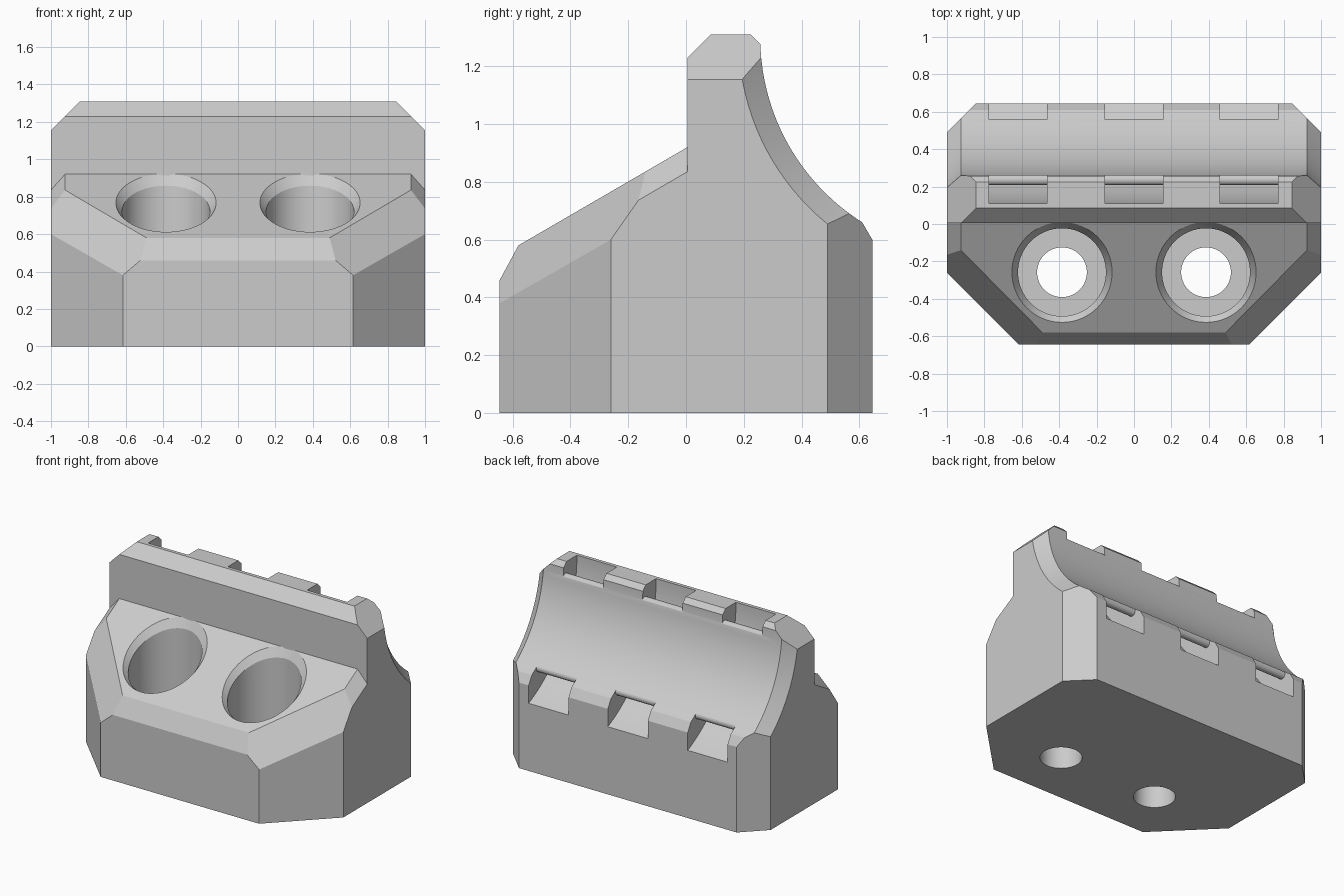
import bpy, bmesh, math
from mathutils import Vector

if "Cube" in bpy.data.objects:
    bpy.data.objects.remove(bpy.data.objects["Cube"])

CY, CZ, R = 1.014, 1.30, 0.757      # axis and radius of the tube cradle
grey = bpy.data.materials.new("plain grey")
grey.diffuse_color = (0.6, 0.6, 0.6, 1)
grey.use_nodes = True
grey.node_tree.nodes["Principled BSDF"].inputs["Base Color"].default_value = grey.diffuse_color


def finish(bm, name):
    bmesh.ops.recalc_face_normals(bm, faces=bm.faces[:])
    me = bpy.data.meshes.new(name)
    bm.to_mesh(me)
    bm.free()
    me.materials.append(grey)
    ob = bpy.data.objects.new(name, me)
    bpy.context.collection.objects.link(ob)
    return ob


def prism(profile, x0, x1):
    """Extrude a (y, z) profile along x."""
    bm = bmesh.new()
    f = bm.faces.new([bm.verts.new((x0, y, z)) for y, z in profile])
    new = bmesh.ops.extrude_face_region(bm, geom=[f])["geom"]
    bmesh.ops.translate(bm, vec=(x1 - x0, 0, 0),
                        verts=[v for v in new if isinstance(v, bmesh.types.BMVert)])
    bmesh.ops.recalc_face_normals(bm, faces=bm.faces[:])
    return bm


def slice_off(bm, a, b, c, mirrored=True):
    """Cut away the side of plane abc that faces away from the lower middle."""
    for s in ((1, -1) if mirrored else (1,)):
        p, q, r = (Vector((v[0] * s, v[1], v[2])) for v in (a, b, c))
        n = (q - p).cross(r - p).normalized()
        if n.dot(Vector((0, 0.001, 0.2)) - p) > 0:
            n = -n
        cut = bmesh.ops.bisect_plane(bm, geom=bm.verts[:] + bm.edges[:] + bm.faces[:],
                                     plane_co=p, plane_no=n, clear_outer=True, dist=1e-5)
        edges = [e for e in cut["geom_cut"] if isinstance(e, bmesh.types.BMEdge)]
        bmesh.ops.holes_fill(bm, edges=edges)


def lathe_rings(rings):
    """Closed skin over a list of vertex-position rings."""
    bm = bmesh.new()
    rows = [[bm.verts.new(p) for p in ring] for ring in rings]
    n = len(rows[0])
    for a, b in zip(rows, rows[1:]):
        for i in range(n):
            j = (i + 1) % n
            bm.faces.new((a[i], a[j], b[j], b[i]))
    bm.faces.new(rows[0])
    bm.faces.new(rows[-1])
    return bm


def boolean(target, other, op):
    m = target.modifiers.new("bool", 'BOOLEAN')
    m.operation, m.solver, m.object = op, 'EXACT', other
    bpy.context.view_layer.objects.active = target
    bpy.ops.object.modifier_apply(modifier=m.name)
    bpy.data.objects.remove(other)


def polar(r, deg):
    a = math.radians(deg)
    return (CY - r * math.cos(a), CZ - r * math.sin(a))


def slope(y):
    return 0.92 + 0.581 * (y - 0.005)


# sloped screw base with chamfered rim
bm = prism([(-0.645, 0), (-0.645, 0.9), (0.005, 0.95), (0.005, 0)], -1, 1)
slice_off(bm, (0, 0, slope(0)), (1, 0, slope(0)), (0, -0.58, slope(-0.58)), False)
slice_off(bm, (0, -0.58, slope(-0.58)), (1, -0.58, slope(-0.58)), (0, -0.645, 0.46), False)
slice_off(bm, (1, -0.26, 0), (0.615, -0.645, 0), (1, -0.26, 1))
slice_off(bm, (0.925, 0, slope(0)), (0.925, -0.14, slope(-0.14)), (1, 0, slope(0) - 0.085))
slice_off(bm, (1, -0.26, 0.6), (0.615, -0.645, 0.38), (0.925, -0.14, slope(-0.14)))
body = finish(bm, "clamp_body")

# counterbored screw holes, rims following the slope
for cx in (-0.385, 0.385):
    rings = []
    for r, z, tilt in ((0.133, -0.1, 0), (0.133, 0.2, 0), (0.235, 0.2, 0),
                       (0.235, -0.045, 1), (0.268, 0.0, 1), (0.268, 0.3, 1)):
        ring = []
        for i in range(64):
            a = math.tau * i / 64
            y = -0.258 + r * math.sin(a)
            ring.append((cx + r * math.cos(a), y, z + tilt * slope(y)))
        rings.append(ring)
    boolean(body, finish(lathe_rings(rings), "screw_hole_cutter"), 'DIFFERENCE')

# rear tower with cut corners
bm = prism([(0.005, 0), (0.005, 1.23), (0.085, 1.31), (0.225, 1.31), (0.275, 1.26),
            (0.60, 0.677), (0.645, 0.60), (0.645, 0)], -1, 1)
slice_off(bm, (1, 0.49, 0), (0.845, 0.645, 0), (1, 0.49, 1))
slice_off(bm, (1, 0, 1.155), (0.845, 0, 1.31), (1, 1, 1.155))
tower = finish(bm, "rear_tower")

# round cradle, flared at both ends
rings = [[(x, CY + r * math.cos(math.tau * i / 128), CZ + r * math.sin(math.tau * i / 128))
          for i in range(128)]
         for x, r in ((-1.1, R + 0.175), (-0.925, R), (0.925, R), (1.1, R + 0.175))]
boolean(tower, finish(lathe_rings(rings), "cradle_cutter"), 'DIFFERENCE')

# three strap channels curving behind the cradle, with rounded lips
R_OUT, R_IN, LIP = 0.904, 0.811, 0.028
mid = R_IN - LIP


def lip(deg, side):
    """Half-round end of the thin strap bar."""
    c, a = polar(mid, deg), math.radians(deg)
    rad, tan = (-math.cos(a), -math.sin(a)), (math.sin(a), -math.cos(a))
    return [tuple(c[k] + LIP * (rad[k] * math.cos(t) + side * tan[k] * math.sin(t))
                  for k in (0, 1)) for t in (math.pi * i / 8 for i in range(9))]


channel = [(0.11, 1.4)] + [polar(R_OUT, d) for d in range(0, 71, 2)]
channel += [(0.75, 0.45), (0.75, 0.8)] + [polar(0.735, 52)]
channel += lip(52, 1)[::-1] + [polar(R_IN, d) for d in range(50, 8, -2)]
channel += lip(7, -1) + [polar(0.735, 7), (0.4, 1.4)]
for x in (-0.62, 0, 0.615):
    boolean(tower, finish(prism(channel, x - 0.155, x + 0.155), "strap_cutter"), 'DIFFERENCE')

# join into one solid, smooth only the curves
boolean(body, tower, 'UNION')
body.select_set(True)
bpy.context.view_layer.objects.active = body
bpy.ops.object.shade_smooth_by_angle(angle=math.radians(20))
